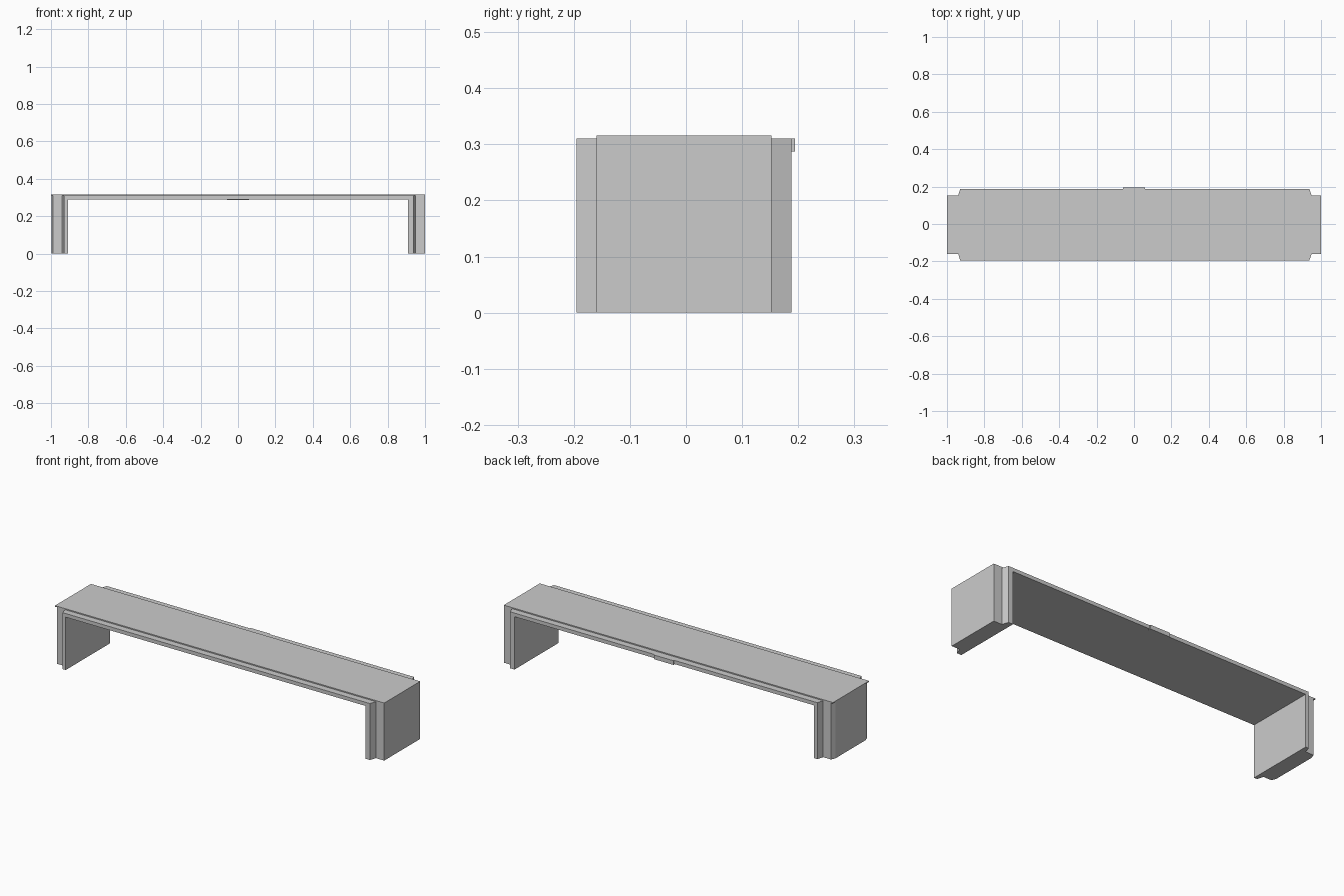
import bpy, bmesh

if "Cube" in bpy.data.objects:
    bpy.data.objects.remove(bpy.data.objects["Cube"])

CY = -0.0035  # the bench body sits slightly forward of the back tab


def prism(name, outline, z0, z1):
    """Extrude a plan outline (x, y) from z0 up to z1."""
    bm = bmesh.new()
    face = bm.faces.new([bm.verts.new((x, y, z0)) for x, y in outline])
    top = bmesh.ops.extrude_face_region(bm, geom=[face])["geom"]
    bmesh.ops.translate(bm, vec=(0, 0, z1 - z0),
                        verts=[v for v in top if isinstance(v, bmesh.types.BMVert)])
    bmesh.ops.recalc_face_normals(bm, faces=bm.faces)
    mesh = bpy.data.meshes.new(name)
    bm.to_mesh(mesh)
    bm.free()
    obj = bpy.data.objects.new(name, mesh)
    bpy.context.collection.objects.link(obj)
    return obj


def box(name, x0, x1, y0, y1, z0, z1):
    return prism(name, [(x0, y0), (x1, y0), (x1, y1), (x0, y1)], z0, z1)


# Bench frame: stepped plan with slanted corners, left end eased under the top
front = [(-0.998, -0.13), (-0.988, -0.156), (-0.94, -0.156), (-0.929, -0.1915),
         (0.937, -0.1915), (0.95, -0.156), (1.0, -0.156)]
outline = [(x, CY + y) for x, y in front] + [(x, CY - y) for x, y in reversed(front)]
frame = prism("bench_frame", outline, 0, 0.31)

# Open space between the legs
cutter = box("leg_opening_cutter", -0.91, 0.91, -0.5, 0.5, -0.1, 0.29)
cutter.hide_render = True
cutter.hide_viewport = True
cut = frame.modifiers.new("leg_opening", 'BOOLEAN')
cut.operation = 'DIFFERENCE'
cut.solver = 'EXACT'
cut.object = cutter

# Thin raised top running the full length
box("top_panel", -1.0, 1.0, CY - 0.156, CY + 0.156, 0.31, 0.316)

# Small tab at the middle of the back edge
box("back_tab", -0.06, 0.06, 0.18, 0.194, 0.287, 0.31)
